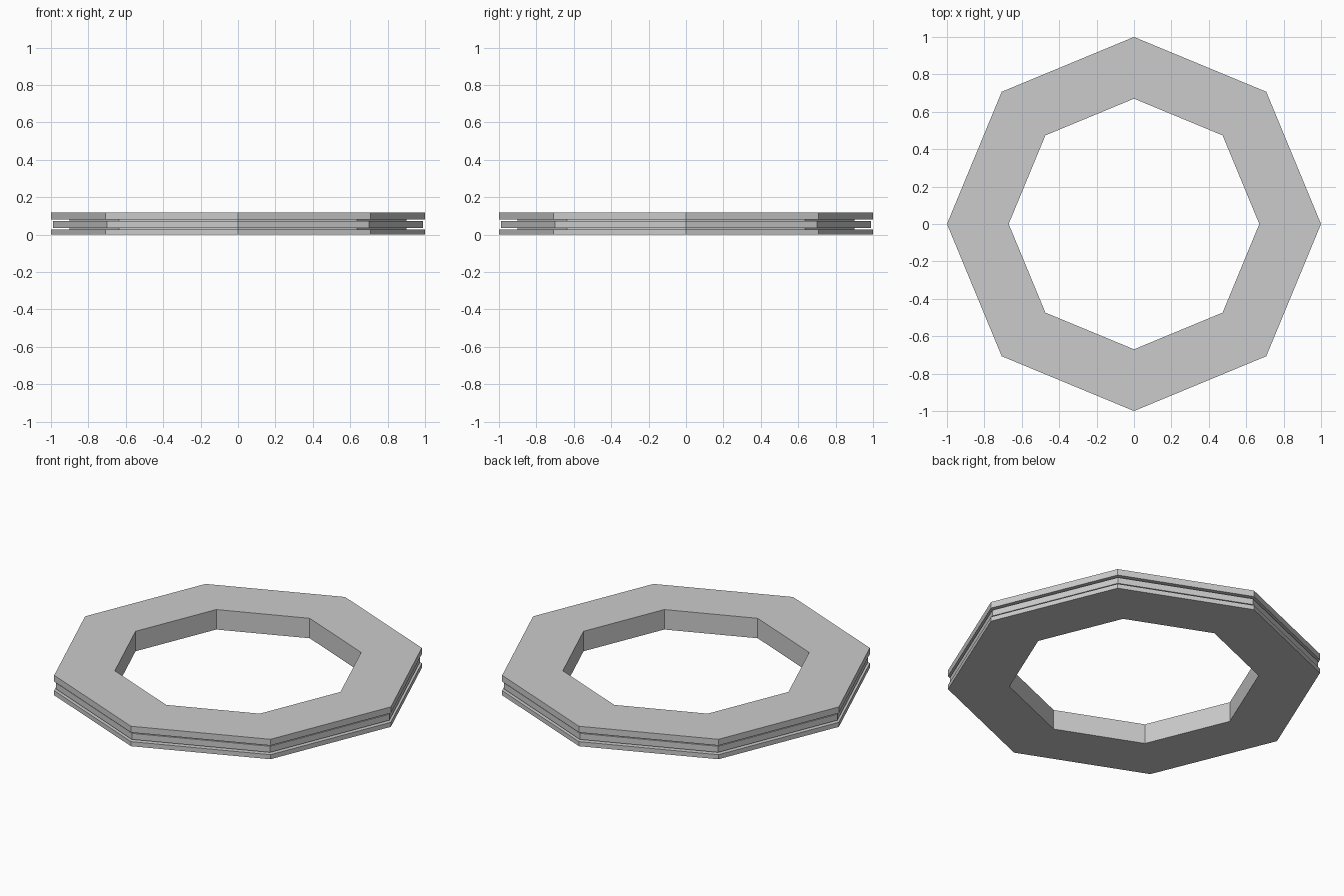
import bpy
from math import cos, sin, tau

if "Cube" in bpy.data.objects:
    bpy.data.objects.remove(bpy.data.objects["Cube"])

SIDES = 8

# Cross-section (radius, z): two outer plates and a middle plate split by grooves
INNER, GROOVE, MIDDLE, OUTER = 0.67, 0.90, 0.99, 1.0
profile = [
    (INNER, 0.0), (OUTER, 0.0), (OUTER, 0.027), (GROOVE, 0.027),
    (GROOVE, 0.036), (MIDDLE, 0.036), (MIDDLE, 0.072), (GROOVE, 0.072),
    (GROOVE, 0.081), (OUTER, 0.081), (OUTER, 0.118), (INNER, 0.118),
]


def revolve(name, section, sides):
    """Sweep a closed section around z into a flat-sided ring."""
    n = len(section)
    verts = [(r * cos(tau * i / sides), r * sin(tau * i / sides), z)
             for i in range(sides) for r, z in section]
    faces = []
    for i in range(sides):
        a, b = i * n, (i + 1) % sides * n
        for j in range(n):
            k = (j + 1) % n
            faces.append((a + j, b + j, b + k, a + k)[::-1])
    mesh = bpy.data.meshes.new(name)
    mesh.from_pydata(verts, [], faces)
    # Make every face point outward
    import bmesh
    bm = bmesh.new()
    bm.from_mesh(mesh)
    bmesh.ops.recalc_face_normals(bm, faces=bm.faces)
    bm.to_mesh(mesh)
    bm.free()
    obj = bpy.data.objects.new(name, mesh)
    bpy.context.collection.objects.link(obj)
    return obj


# Grooved octagonal ring
revolve("grooved_ring", profile, SIDES)
